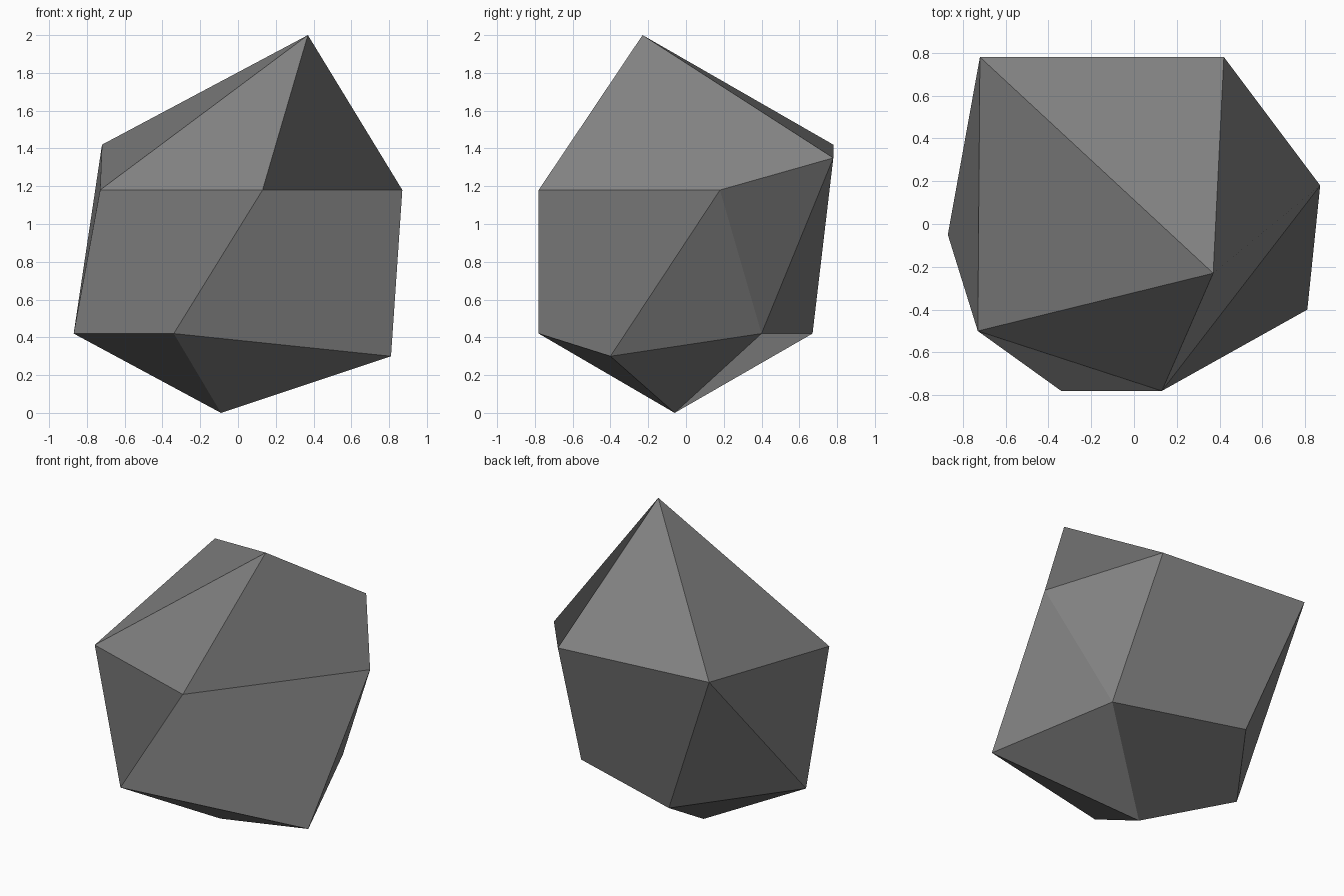
import bpy
import bmesh

if "Cube" in bpy.data.objects:
    bpy.data.objects.remove(bpy.data.objects["Cube"])

# Irregular faceted rock: a distorted 20-sided form, some facet pairs joined into quads
corners = {
    "A": (0.37, -0.23, 2.00),   # peak
    # upper ring
    "B": (-0.72, 0.78, 1.42), "C": (0.42, 0.78, 1.35), "D": (0.87, 0.18, 1.18),
    "E": (0.13, -0.78, 1.18), "F": (-0.73, -0.50, 1.18),
    # lower ring
    "G": (-0.87, -0.05, 0.42), "H": (-0.34, -0.78, 0.42), "I": (0.81, -0.40, 0.30),
    "L": (0.51, 0.40, 0.42), "K": (-0.34, 0.67, 0.42),
    "J": (-0.09, -0.06, 0.00),  # foot
}
facets = ("ACB ABF AFE AEDC "                      # cap
          "EHID DIL LCD CLKB BKG GFB FGHE "        # waist
          "JHG JIH JLI JGKL").split()              # underside

bm = bmesh.new()
verts = {name: bm.verts.new(co) for name, co in corners.items()}
for facet in facets:
    bm.faces.new([verts[c] for c in facet]).smooth = False

mesh = bpy.data.meshes.new("rock")
bm.to_mesh(mesh)
bm.free()

# Stone colour
stone = bpy.data.materials.new("stone grey")
stone.diffuse_color = (0.22, 0.22, 0.22, 1.0)
stone.use_nodes = True
stone.node_tree.nodes["Principled BSDF"].inputs["Base Color"].default_value = stone.diffuse_color
mesh.materials.append(stone)

rock = bpy.data.objects.new("rock", mesh)
bpy.context.collection.objects.link(rock)
